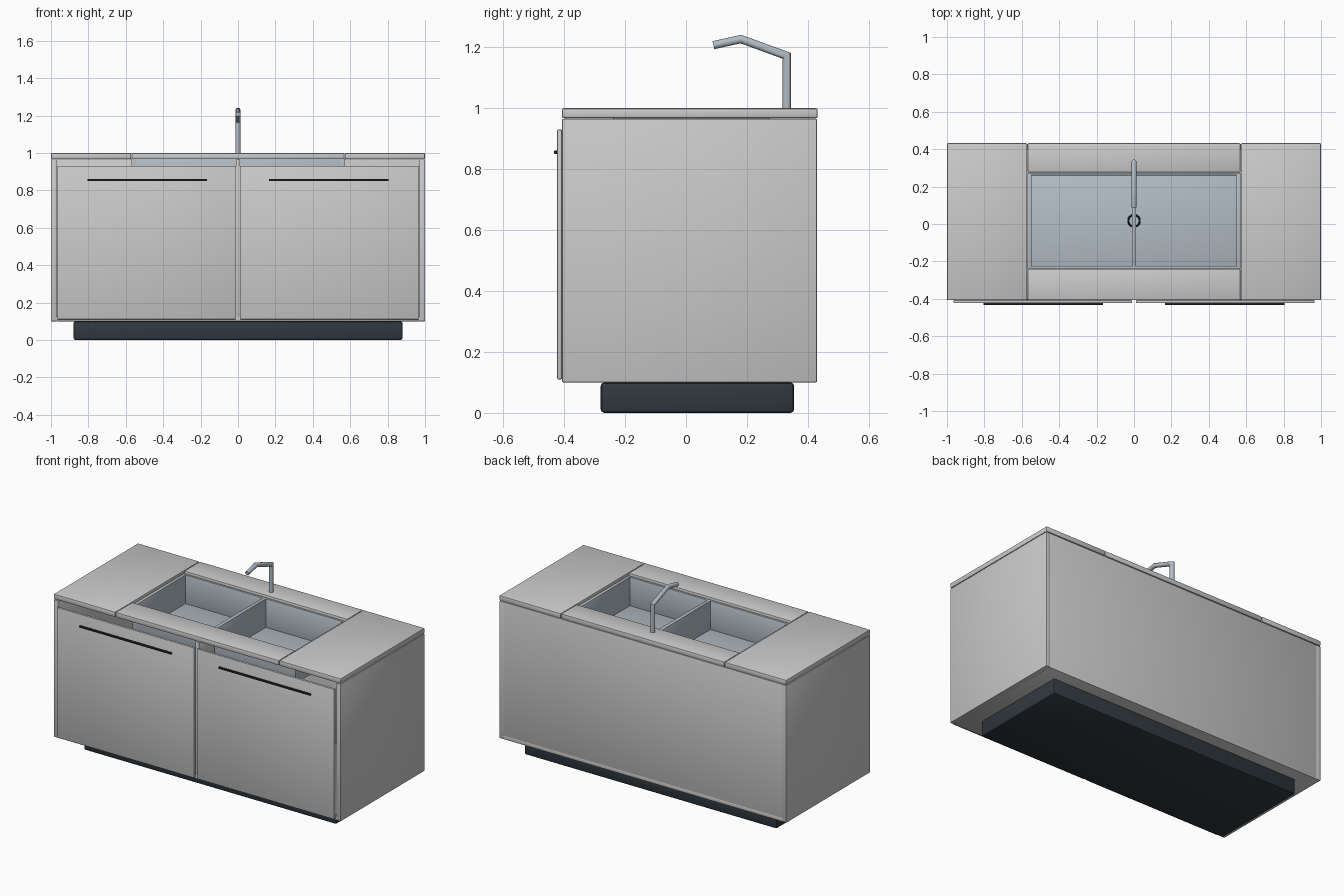
import bpy, bmesh, math
from mathutils import Vector

if "Cube" in bpy.data.objects:
    bpy.data.objects.remove(bpy.data.objects["Cube"])


def material(name, rgb):
    m = bpy.data.materials.new(name)
    m.diffuse_color = (*rgb, 1)
    m.use_nodes = True
    m.node_tree.nodes["Principled BSDF"].inputs["Base Color"].default_value = m.diffuse_color
    return m


STEEL = material("steel", (0.46, 0.52, 0.57))
DARK = material("dark", (0.03, 0.04, 0.05))
BLACK = material("black", (0.015, 0.017, 0.02))


def finish(ob, mat=None):
    if mat:
        ob.data.materials.append(mat)
    bpy.ops.object.select_all(action='DESELECT')
    bpy.context.view_layer.objects.active = ob
    ob.select_set(True)
    bpy.ops.object.shade_smooth_by_angle(angle=math.radians(35))
    return ob


def box(name, x, y, z, bevel=0.004, mat=None):
    """Bevelled box given by its min/max on each axis."""
    bm = bmesh.new()
    bmesh.ops.create_cube(bm, size=1)
    for v in bm.verts:
        v.co = [r[0] if c < 0 else r[1] for c, r in zip(v.co, (x, y, z))]
    if bevel:
        bmesh.ops.bevel(bm, geom=bm.edges[:], offset=bevel, segments=2,
                        profile=0.5, affect='EDGES')
    me = bpy.data.meshes.new(name)
    bm.to_mesh(me)
    bm.free()
    ob = bpy.data.objects.new(name, me)
    bpy.context.collection.objects.link(ob)
    return finish(ob, mat)


def pair(name, x, y, z, **kw):
    """Right-hand box plus its mirror image across x = 0."""
    box("right_" + name, x, y, z, **kw)
    box("left_" + name, (-x[1], -x[0]), y, z, **kw)


# Plinth
box("plinth", (-0.88, 0.88), (-0.28, 0.355), (0, 0.1), 0.012, DARK)

# Cabinet carcass, open at the front
pair("side_panel", (0.97, 1.0), (-0.407, 0.43), (0.1, 0.965))
box("bottom_panel", (-0.972, 0.972), (-0.405, 0.428), (0.1, 0.125), 0.002)
box("back_panel", (-0.972, 0.972), (0.4, 0.428), (0.122, 0.965), 0.002)
box("centre_post", (-0.012, 0.012), (-0.405, -0.25), (0.122, 0.965), 0.002)

# Doors and bar handles
pair("door", (0.01, 0.966), (-0.423, -0.407), (0.11, 0.93))
pair("handle", (0.165, 0.805), (-0.433, -0.421), (0.85, 0.861), bevel=0.002, mat=BLACK)

# Worktop slabs around the sink opening
TOP = (0.967, 1.0)
pair("worktop", (0.571, 1.0), (-0.407, 0.432), TOP, bevel=0.006)
box("front_worktop_strip", (-0.569, 0.569), (-0.407, -0.24), TOP, 0.006)
box("back_worktop_strip", (-0.569, 0.569), (0.275, 0.432), TOP, 0.006)

# Double sink
SINK = (0.8, 0.985)
box("sink_floor", (-0.569, 0.569), (-0.239, 0.274), (0.79, 0.805), 0.002, STEEL)
pair("sink_side", (0.548, 0.569), (-0.239, 0.274), SINK, bevel=0.003, mat=STEEL)
box("sink_front", (-0.55, 0.55), (-0.239, -0.225), SINK, 0.003, STEEL)
box("sink_back", (-0.55, 0.55), (0.26, 0.274), SINK, 0.003, STEEL)
box("sink_divider", (-0.012, 0.012), (-0.227, 0.262), SINK, 0.003, STEEL)

# Drain ring
bpy.ops.mesh.primitive_torus_add(location=(0, 0.017, 0.806), major_radius=0.031,
                                 minor_radius=0.005, major_segments=24, minor_segments=8)
drain = bpy.context.object
drain.name = "drain_ring"
finish(drain, BLACK)

# Faucet: round tube swept along an angular path with mitred joints
path = [Vector(p) for p in ((0, 0.331, 0.99), (0, 0.331, 1.172),
                            (0, 0.18, 1.227), (0, 0.09, 1.207))]
SIDES, R = 16, 0.0135
bm = bmesh.new()
rings = []
for i, p in enumerate(path):
    d0 = (p - path[i - 1]).normalized() if i else None
    d1 = (path[i + 1] - p).normalized() if i < len(path) - 1 else None
    d0, d1 = d0 or d1, d1 or d0
    t = (d0 + d1).normalized()
    side = Vector((1, 0, 0))
    up = side.cross(t) / t.dot(d0)
    rings.append([bm.verts.new(p + R * (side * math.cos(a) + up * math.sin(a)))
                  for a in (2 * math.pi * k / SIDES for k in range(SIDES))])
for a, b in zip(rings, rings[1:]):
    for k in range(SIDES):
        n = (k + 1) % SIDES
        bm.faces.new((a[k], a[n], b[n], b[k]))
bm.faces.new(rings[0][::-1])
bm.faces.new(rings[-1])
bmesh.ops.recalc_face_normals(bm, faces=bm.faces[:])
me = bpy.data.meshes.new("faucet")
bm.to_mesh(me)
bm.free()
faucet = bpy.data.objects.new("faucet", me)
bpy.context.collection.objects.link(faucet)
finish(faucet, STEEL)
